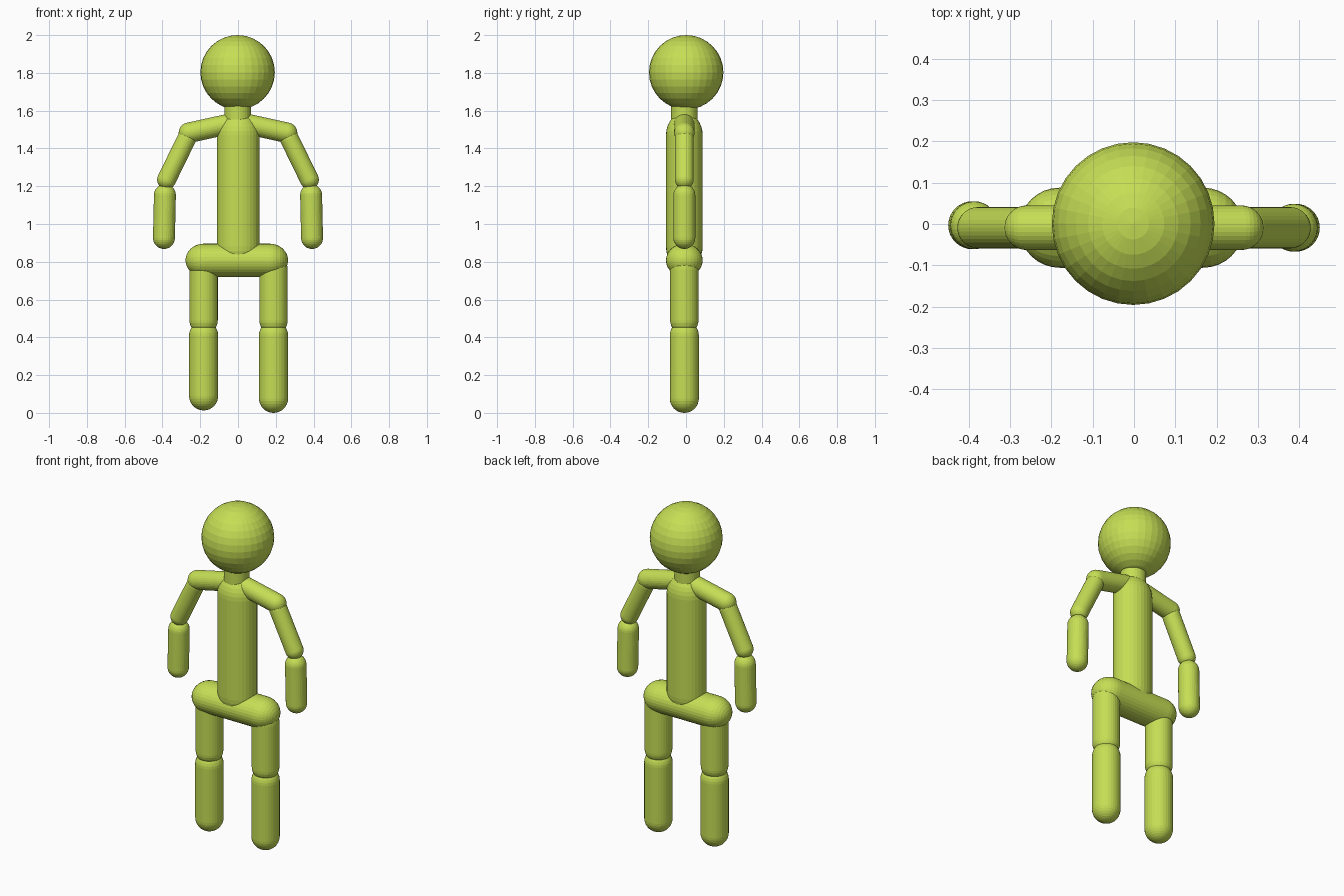
import bpy, bmesh, math
from mathutils import Vector, Matrix

if "Cube" in bpy.data.objects:
    bpy.data.objects.remove(bpy.data.objects["Cube"])

green = bpy.data.materials.new("lime green")
green.diffuse_color = (0.56, 0.73, 0.09, 1)
green.use_nodes = True
green.node_tree.nodes["Principled BSDF"].inputs["Base Color"].default_value = green.diffuse_color


def add(name, bm):
    bmesh.ops.remove_doubles(bm, verts=bm.verts, dist=1e-5)
    bmesh.ops.recalc_face_normals(bm, faces=bm.faces)
    mesh = bpy.data.meshes.new(name)
    bm.to_mesh(mesh)
    bm.free()
    mesh.materials.append(green)
    ob = bpy.data.objects.new(name, mesh)
    bpy.context.collection.objects.link(ob)
    return ob


def capsule(name, a, b, rx, ry=None, cap=None, rings=8):
    """Round-ended rod; a and b are the centres of its end caps."""
    ry = ry or rx
    cap = cap or rx
    a, b = Vector(a), Vector(b)
    length = (b - a).length
    angles = [math.pi / 2 * i / rings for i in range(rings + 1)]
    profile = [(math.sin(t), -cap * math.cos(t)) for t in angles]
    profile += [(math.sin(t), length + cap * math.cos(t)) for t in reversed(angles)]
    bm = bmesh.new()
    vs = [bm.verts.new((r, 0, z)) for r, z in profile]
    es = [bm.edges.new(p) for p in zip(vs, vs[1:])]
    bmesh.ops.spin(bm, geom=vs + es, cent=(0, 0, 0), axis=(0, 0, 1),
                   angle=2 * math.pi, steps=32)
    bmesh.ops.scale(bm, vec=(rx, ry, 1), verts=bm.verts)
    ob = add(name, bm)
    turn = Vector((0, 0, 1)).rotation_difference(b - a)
    ob.matrix_world = Matrix.Translation(a) @ turn.to_matrix().to_4x4()
    return ob


Y = -0.009  # depth of the body centre line

# Head
bm = bmesh.new()
bmesh.ops.create_uvsphere(bm, u_segments=32, v_segments=16, radius=0.197)
add("head", bm).location = (-0.002, 0.001, 1.803)

# Neck
bm = bmesh.new()
bmesh.ops.create_cone(bm, cap_ends=True, segments=32, radius1=0.07, radius2=0.07, depth=0.2)
add("neck", bm).location = (-0.002, Y, 1.58)

# Torso and hips
capsule("torso", (0.002, Y, 0.88), (0.002, Y, 1.47), 0.113, 0.097, 0.12)
capsule("hips", (-0.18, Y, 0.808), (0.167, Y, 0.808), 0.088, 0.097, 0.098)

# Limbs
for side, s in (("left", 1), ("right", -1)):
    fore_y = Y if s > 0 else -0.003
    capsule(side + "_shoulder", (s * 0.06, Y, 1.527), (s * 0.26, Y, 1.483), 0.054)
    capsule(side + "_upper_arm", (s * 0.272, Y, 1.452), (s * 0.378, Y, 1.235), 0.05)
    capsule(side + "_forearm", (s * 0.387, fore_y, 1.153), (s * 0.392, fore_y, 0.926), 0.058)
    x = 0.188 if s > 0 else -0.182
    capsule(side + "_thigh", (x, Y, 0.76), (x, Y, 0.49), 0.075)
    foot = 0.077 if s > 0 else 0.09
    capsule(side + "_shin", (x, Y, 0.41), (x, Y, foot), 0.077)
